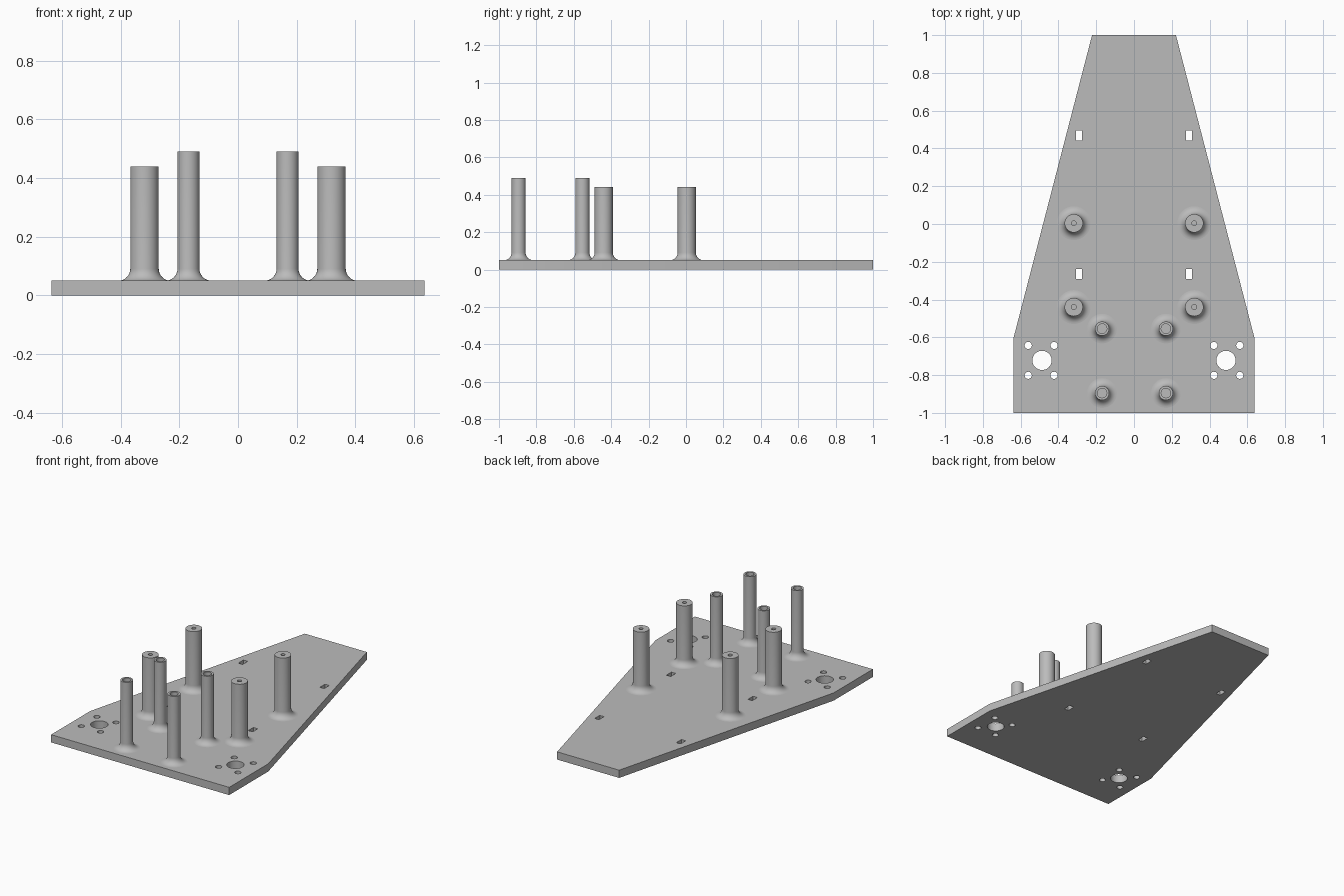
import bpy, bmesh
from math import sin, cos, pi

cube = bpy.data.objects.get("Cube")
if cube:
    bpy.data.objects.remove(cube, do_unlink=True)

THICK = 0.05
FILLET = 0.041

grey = bpy.data.materials.new("plain grey")
grey.use_nodes = True
GREY = (0.5, 0.5, 0.5, 1)
grey.diffuse_color = GREY
grey.node_tree.nodes["Principled BSDF"].inputs["Base Color"].default_value = GREY


def circle(x, y, r, n=48):
    return [(x + r * cos(2 * pi * i / n), y + r * sin(2 * pi * i / n)) for i in range(n)]


def rect(x, y, w, h):
    return [(x + sx * w / 2, y + sy * h / 2) for sx, sy in ((-1, -1), (1, -1), (1, 1), (-1, 1))]


def select_only(obj):
    bpy.ops.object.select_all(action="DESELECT")
    obj.select_set(True)
    bpy.context.view_layer.objects.active = obj


def smooth(obj):
    select_only(obj)
    bpy.ops.object.shade_smooth_by_angle(angle=pi / 6)


# Tapered base plate: outline plus hole outlines, filled and extruded
half = [(0.637, -1), (0.637, -0.6), (0.222, 1)]
loops = [half + [(-x, y) for x, y in reversed(half)]]
for s in (-1, 1):
    loops.append(circle(s * 0.487, -0.722, 0.051))
    loops += [circle(s * x, y, 0.019, 24) for x in (0.423, 0.56) for y in (-0.643, -0.801)]
    loops += [rect(s * 0.292, y, 0.031, 0.052) for y in (0.468, -0.264)]

curve = bpy.data.curves.new("base_plate", "CURVE")
curve.dimensions = "2D"
curve.fill_mode = "BOTH"
curve.extrude = THICK / 2
for pts in loops:
    spline = curve.splines.new("POLY")
    spline.points.add(len(pts) - 1)
    for p, (x, y) in zip(spline.points, pts):
        p.co = (x, y, 0, 1)
    spline.use_cyclic_u = True
plate = bpy.data.objects.new("base_plate", curve)
bpy.context.collection.objects.link(plate)
select_only(plate)
bpy.ops.object.convert(target="MESH")
plate = bpy.context.object
bm = bmesh.new()
bm.from_mesh(plate.data)
bmesh.ops.remove_doubles(bm, verts=bm.verts, dist=1e-5)
bmesh.ops.translate(bm, verts=bm.verts, vec=(0, 0, THICK / 2))
bmesh.ops.recalc_face_normals(bm, faces=bm.faces)
bm.to_mesh(plate.data)
bm.free()
plate.data.materials.clear()
plate.data.materials.append(grey)
smooth(plate)


# Standoff posts: turned profile with a filleted foot and a blind screw hole
def post_mesh(name, r, top, hole, depth, n=48):
    arc = [i * pi / 16 for i in range(9)]
    profile = [(r + FILLET * (1 - sin(a)), THICK + FILLET * (1 - cos(a))) for a in arc]
    profile += [(r, top), (hole, top), (hole, top - depth)]
    bm = bmesh.new()
    rings = [[bm.verts.new((x, y, z)) for x, y in circle(0, 0, pr, n)] for pr, z in profile]
    for a, b in zip(rings, rings[1:]):
        for i in range(n):
            j = (i + 1) % n
            bm.faces.new((a[i], a[j], b[j], b[i]))
    bm.faces.new(rings[-1])
    mesh = bpy.data.meshes.new(name)
    bm.to_mesh(mesh)
    bm.free()
    mesh.materials.append(grey)
    return mesh


wide = post_mesh("wide_post", 0.0485, 0.44, 0.013, 0.15)
slim = post_mesh("slim_post", 0.0375, 0.49, 0.025, 0.15)
for mesh, x, rows in ((wide, 0.319, (-0.44, 0.004)), (slim, 0.169, (-0.895, -0.554))):
    for side, s in (("left", 1), ("right", -1)):
        for place, y in zip(("front", "rear"), rows):
            post = bpy.data.objects.new(f"{mesh.name}_{place}_{side}", mesh)
            post.location = (s * x, y, 0)
            bpy.context.collection.objects.link(post)
            smooth(post)
